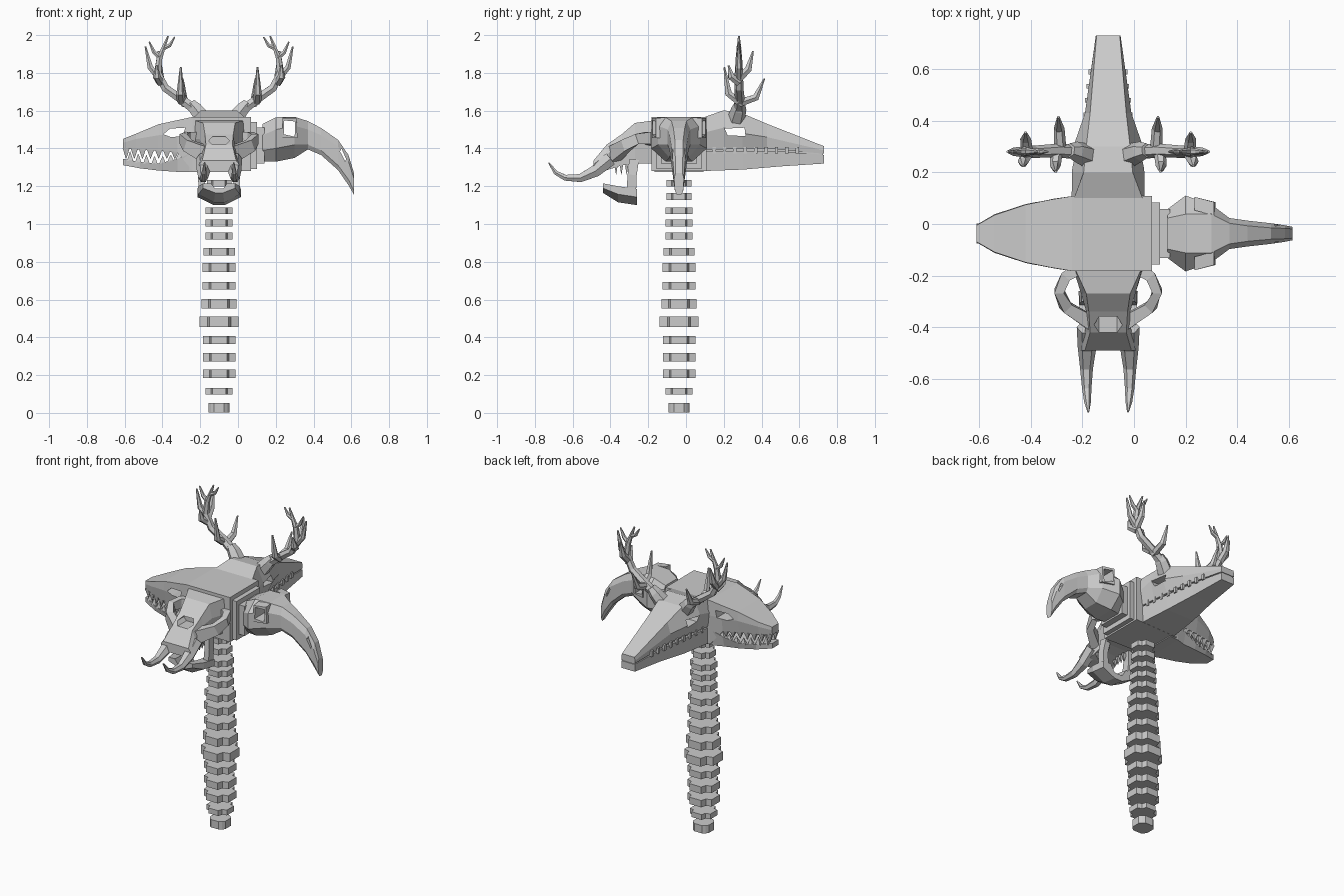
import bpy, bmesh, math
from mathutils import Vector

CX, CY = -0.1, -0.037          # totem axis


def loft(name, rings):
    """Skin a list of equal-length point rings and cap both ends."""
    bm = bmesh.new()
    vs = [[bm.verts.new(p) for p in r] for r in rings]
    n = len(vs[0])
    for a, b in zip(vs, vs[1:]):
        for i in range(n):
            j = (i + 1) % n
            bm.faces.new((a[i], a[j], b[j], b[i]))
    bm.faces.new(vs[0])
    bm.faces.new(vs[-1])
    bmesh.ops.recalc_face_normals(bm, faces=bm.faces[:])
    me = bpy.data.meshes.new(name)
    bm.to_mesh(me)
    bm.free()
    ob = bpy.data.objects.new(name, me)
    bpy.context.collection.objects.link(ob)
    return ob


def head(name, axis, secs):
    """Mirrored cross-sections: (position, (half, z), (half, z), ...) along x or y."""
    rings = []
    for t, *prof in secs:
        pts = prof + [(-h, z) for h, z in reversed(prof)]
        rings.append([(t, CY + h, z) if axis == 'x' else (CX + h, t, z) for h, z in pts])
    return loft(name, rings)


def tube(name, path, radii, ref, n=6, squash=1.0):
    P = [Vector(p) for p in path]
    ref, rings = Vector(ref), []
    for i, p in enumerate(P):
        t = (P[min(i + 1, len(P) - 1)] - P[max(i - 1, 0)]).normalized()
        u = t.cross(ref).normalized()
        v = t.cross(u)
        rings.append([p + radii[i] * (u * math.cos(a) + v * squash * math.sin(a))
                      for a in [2 * math.pi * (k + .5) / n for k in range(n)]])
    return loft(name, rings)


def cut(ob, axis, outline, lo, hi):
    """Punch an outline through along x or y."""
    c = loft("cutter", [[(d, a, z) if axis == 'x' else (a, d, z) for a, z in outline] for d in (lo, hi)])
    c.hide_render = True
    m = ob.modifiers.new("hole", 'BOOLEAN')
    m.operation, m.solver, m.object = 'DIFFERENCE', 'EXACT', c
    bpy.context.view_layer.objects.active = ob
    bpy.ops.object.modifier_apply(modifier=m.name)
    bpy.data.objects.remove(c)


def box(name, x0, x1, y0, y1, z0, z1):
    return loft(name, [[(x, y0, z0), (x, y1, z0), (x, y1, z1), (x, y0, z1)] for x in (x0, x1)])


def at(secs, t, i):
    """Interpolate (half, z) of profile point i along a head."""
    for a, b in zip(secs, secs[1:]):
        if a[0] <= t <= b[0]:
            f = (t - a[0]) / (b[0] - a[0])
            return [p + (q - p) * f for p, q in zip(a[i], b[i])]


def tooth(name, base, tip, r):
    b = Vector(base)
    rings = [[b + Vector((r * sx, r * .6 * sy, 0)) for sx, sy in ((-1, -1), (1, -1), (1, 1), (-1, 1))]]
    rings.append([Vector(tip) + (p - b) * .08 for p in rings[0]])
    return loft(name, rings)


# spine: four-lobed vertebrae (z centre, half width, thickness)
spine = [(.028, .058, .05), (.115, .073, .034), (.208, .087, .044), (.295, .087, .044), (.387, .087, .042),
         (.483, .104, .054), (.577, .094, .05), (.673, .088, .042), (.77, .088, .046), (.853, .084, .04),
         (.936, .073, .038), (1.005, .073, .036), (1.07, .073, .036), (1.145, .066, .036), (1.215, .066, .034)]
for i, (z, r, h) in enumerate(spine):
    pts = []
    for k in range(4):
        for da, f in ((-26, 1.1), (26, 1.1), (45, .84)):
            if i == 0:
                f = 1.07
            a = math.radians(90 * k + da)
            pts.append((CX + r * f * math.cos(a), CY + r * f * math.sin(a)))
    loft("vertebra", [[(x, y, max(0, z + s * h / 2)) for x, y in pts] for s in (-1, 1)])

# reptile skull facing left, with the core block
up = [(-.61, (.032, 1.45), (.034, 1.43), (.03, 1.40)), (-.54, (.072, 1.478), (.075, 1.45), (.066, 1.395)),
      (-.42, (.112, 1.528), (.114, 1.47), (.098, 1.388)), (-.32, (.132, 1.55), (.134, 1.47), (.12, 1.378)),
      (-.24, (.145, 1.567), (.145, 1.47), (.135, 1.28)), (.07, (.145, 1.567), (.145, 1.47), (.145, 1.28))]
skull = head("reptile_skull", 'x', up)
cut(skull, 'y', [(-.395, 1.475), (-.355, 1.46), (-.29, 1.465), (-.28, 1.51), (-.36, 1.505)], -.5, .5)
low = [(-.61, (.03, 1.345), (.03, 1.312)), (-.52, (.07, 1.328), (.065, 1.295)), (-.42, (.1, 1.32), (.088, 1.283)),
       (-.32, (.122, 1.345), (.105, 1.276)), (-.26, (.135, 1.37), (.125, 1.274)), (-.2, (.14, 1.38), (.13, 1.274))]
head("reptile_jaw", 'x', low)
for k in range(7):
    for s in (-1, 1):
        x = -.592 + k * .043
        h, z = at(up, x, 3)
        tooth("upper_tooth", (x, CY + s * (h - .012), z + .004), (x, CY + s * (h - .012), z - .052 + k * .003), .019)
        x += .021
        h, z = at(low, x, 1)
        tooth("lower_tooth", (x, CY + s * (h - .012), z - .004), (x, CY + s * (h - .012), z + .045 - k * .003), .017)

# stepped collar and bird skull facing right
box("collar_wide", .06, .10, CY - .12, CY + .12, 1.29, 1.54)
box("collar_narrow", .09, .14, CY - .095, CY + .095, 1.32, 1.51)
bird = head("bird_skull", 'x', [
    (.13, (.06, 1.53), (.095, 1.47), (.095, 1.39), (.06, 1.33)),
    (.20, (.075, 1.565), (.147, 1.50), (.147, 1.40), (.07, 1.33)),
    (.30, (.075, 1.567), (.112, 1.52), (.11, 1.42), (.05, 1.35)),
    (.37, (.04, 1.545), (.06, 1.50), (.06, 1.42), (.045, 1.395)),
    (.44, (.03, 1.508), (.05, 1.47), (.05, 1.39), (.035, 1.365)),
    (.53, (.022, 1.445), (.04, 1.41), (.04, 1.31), (.025, 1.285)),
    (.585, (.02, 1.365), (.032, 1.33), (.03, 1.235), (.02, 1.205)),
    (.614, (.018, 1.27), (.026, 1.24), (.022, 1.175), (.012, 1.155))])
eye = [(.242, 1.475), (.30, 1.462), (.303, 1.543), (.245, 1.548)]
cut(bird, 'y', eye, -.5, .5)
cut(bird, 'y', [(.54, 1.385), (.568, 1.33), (.572, 1.345), (.548, 1.40)], -.5, .5)
for s in (-1, 1):   # brow frame round the eye
    brow = loft("bird_brow", [[(.235, CY + s * (a + .02), z0), (.315, CY + s * a, z0),
                               (.31, CY + s * a, z1), (.235, CY + s * (a + .02), z1)]
                              for a, z0, z1 in ((.07, 1.455, 1.565), (.122, 1.455, 1.56))])
    cut(brow, 'y', eye, -.5, .5)

# deer skull facing back
deer = head("deer_skull", 'y', [
    (.08, (.14, 1.56), (.142, 1.48), (.13, 1.39)), (.20, (.095, 1.602), (.14, 1.51), (.115, 1.395)),
    (.30, (.085, 1.585), (.135, 1.48), (.10, 1.40)), (.43, (.07, 1.53), (.09, 1.46), (.082, 1.40)),
    (.73, (.045, 1.412), (.048, 1.39), (.047, 1.372))])
cut(deer, 'x', [(.205, 1.505), (.22, 1.47), (.315, 1.465), (.31, 1.51)], -.5, .5)
head("deer_jaw", 'y', [(.08, (.13, 1.383), (.125, 1.28)), (.30, (.103, 1.385), (.10, 1.288)),
                       (.50, (.075, 1.385), (.07, 1.305)), (.73, (.047, 1.366), (.047, 1.32))])
head("deer_palate", 'y', [(.08, (.11, 1.42), (.11, 1.34)), (.45, (.068, 1.42), (.068, 1.34)),
                          (.725, (.042, 1.39), (.042, 1.34))])
for k in range(9):
    y = .14 + k * .055
    h = .122 - .115 * (y - .1)
    for s in (-1, 1):
        x = CX + s * h
        box("deer_molar", x - .01, x + .008, y, y + .018, 1.372, 1.408)

# antlers with tines
for s in (-1, 1):
    def branch(name, pts, radii, ref):
        tube(name, [(CX + s * dx, y, z) for dx, y, z in pts], radii, ref)
    branch("antler_base", [(.07, .26, 1.54), (.125, .28, 1.61), (.15, .285, 1.64)], (.05, .04, .028), (0, 1, 0))
    branch("antler_beam", [(.12, .28, 1.60), (.20, .285, 1.66), (.285, .28, 1.72), (.325, .28, 1.80),
                           (.315, .28, 1.88), (.27, .28, 1.995)], (.03, .026, .024, .022, .017, .005), (0, 1, 0))
    branch("antler_fork", [(.315, .28, 1.77), (.365, .28, 1.83), (.39, .28, 1.94)], (.02, .017, .005), (0, 1, 0))
    branch("antler_tip", [(.31, .28, 1.88), (.345, .28, 1.91), (.37, .28, 1.965)], (.015, .012, .004), (0, 1, 0))
    branch("antler_inner_tip", [(.295, .28, 1.93), (.262, .28, 1.945), (.235, .28, 1.99)], (.013, .011, .004), (0, 1, 0))
    for pts in (((.185, .28, 1.64), (.19, .37, 1.67), (.193, .415, 1.77)),
                ((.20, .28, 1.65), (.205, .225, 1.69), (.203, .203, 1.83)),
                ((.315, .28, 1.77), (.32, .33, 1.82), (.32, .355, 1.915)),
                ((.31, .28, 1.75), (.33, .24, 1.78), (.33, .225, 1.84))):
        branch("antler_tine", pts, (.024, .021, .005), (1, 0, 0))

# tusked skull facing front
tusked = head("tusked_skull", 'y', [
    (-.16, (.135, 1.55), (.14, 1.45), (.12, 1.32)), (-.27, (.085, 1.535), (.105, 1.45), (.09, 1.32)),
    (-.34, (.075, 1.475), (.085, 1.42), (.08, 1.31)), (-.42, (.07, 1.42), (.09, 1.37), (.085, 1.285)),
    (-.49, (.09, 1.335), (.107, 1.315), (.09, 1.275))])
cut(tusked, 'y', [(CX - .055, 1.44), (CX - .035, 1.42), (CX + .035, 1.42), (CX + .055, 1.44),
                  (CX + .035, 1.462), (CX - .035, 1.462)], -.5, -.33)
for s in (-1, 1):
    X = lambda d: CX + s * d
    tube("cheek_arch", [(X(.11), -.17, 1.45), (X(.165), -.205, 1.455), (X(.19), -.26, 1.45), (X(.165), -.32, 1.415),
                        (X(.07), -.38, 1.37)], (.035, .03, .026, .03, .04), (0, 0, 1), 4, 1.5)
    tube("tusk", [(X(.08), -.40, 1.345), (X(.082), -.48, 1.28), (X(.084), -.56, 1.243), (X(.083), -.64, 1.245),
                  (X(.08), -.69, 1.272), (X(.077), -.727, 1.325)], (.042, .036, .025, .018, .013, .004), (1, 0, 0))
    tube("jaw_ramus", [(X(.085), -.275, 1.34), (X(.095), -.285, 1.26), (X(.09), -.29, 1.16)],
         (.036, .034, .036), (1, 0, 0), 4, .7)
    for k in range(4):
        y = -.37 + k * .028
        tooth("cheek_tooth", (X(.065), y, 1.31), (X(.065), y, 1.262), .014)
# V-shaped lower jaw
loft("lower_jaw", [[(CX + d * w, y, zb + u * (zt - zb)) for d, u in
                    ((-1, 1), (-.5, 1), (-.25, .45), (.25, .45), (.5, 1), (1, 1), (1, .5), (.25, 0), (-.25, 0), (-1, .5))]
                   for y, w, zb, zt in ((-.26, .115, 1.10, 1.185), (-.36, .11, 1.115, 1.20), (-.44, .085, 1.165, 1.215))])
